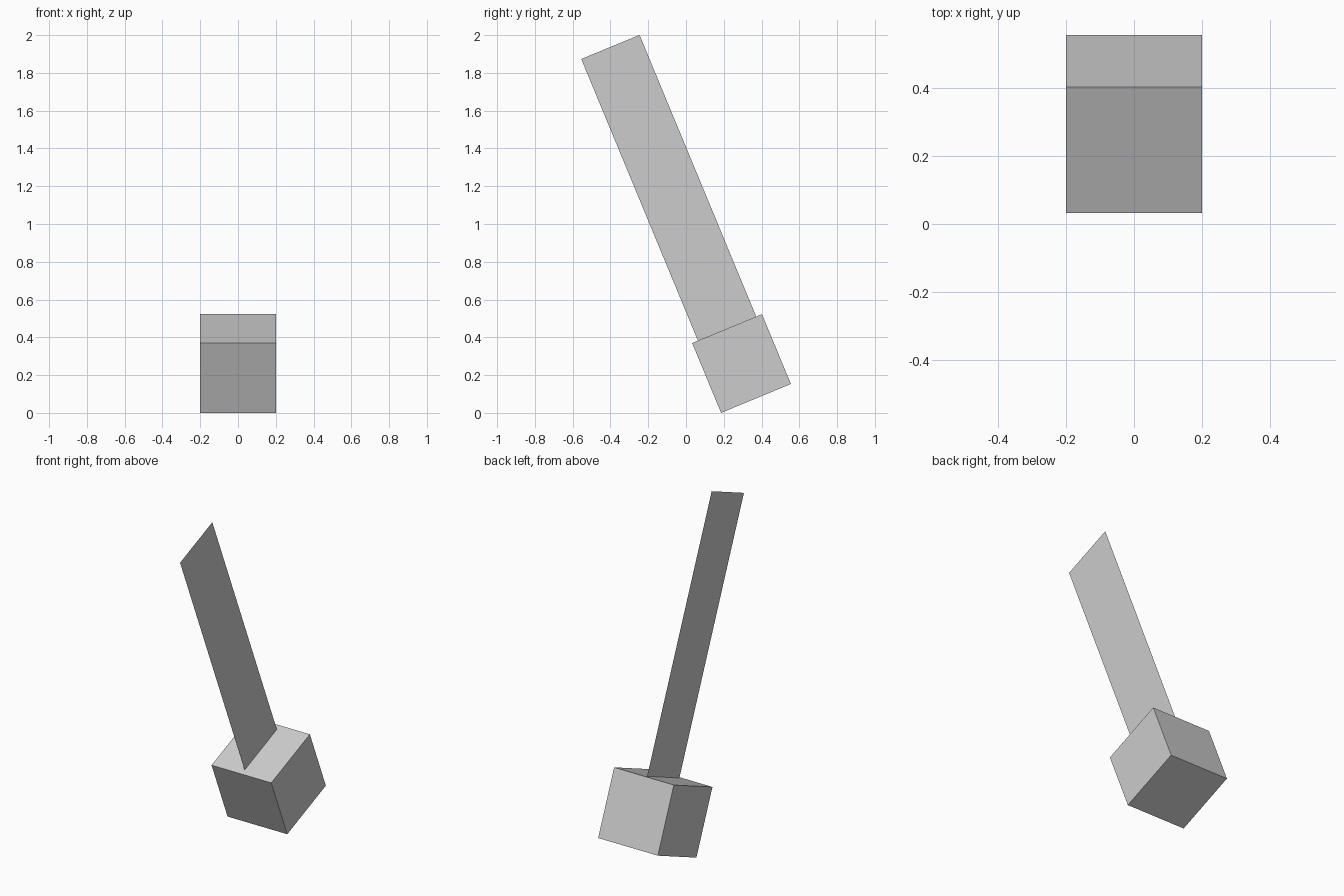
import bpy
import math
from mathutils import Matrix

if "Cube" in bpy.data.objects:
    bpy.data.objects.remove(bpy.data.objects["Cube"])

TILT = math.radians(22.5)
SIZE = 0.4            # block edge
BLADE_W = 0.334       # blade width
BLADE_TOP = 1.814     # blade end, measured along the tilted axis from block centre

grey = bpy.data.materials.new("light grey")
grey.diffuse_color = (0.604, 0.604, 0.604, 1)
grey.use_nodes = True
grey.node_tree.nodes["Principled BSDF"].inputs["Base Color"].default_value = grey.diffuse_color

# Shared tilted frame centred on the block
frame = Matrix.Translation((0, 0.294, 0.2613)) @ Matrix.Rotation(TILT, 4, 'X')


def finish(name, local):
    obj = bpy.context.object
    obj.name = name
    obj.data.transform(local)
    obj.matrix_world = frame
    obj.data.materials.append(grey)


# Cube block at the foot
bpy.ops.mesh.primitive_cube_add(size=SIZE)
finish("base_block", Matrix.Identity(4))

# Flat, thickness-free blade rising from the middle of the block's top face
length = BLADE_TOP - SIZE / 2
bpy.ops.mesh.primitive_plane_add(size=1)
finish("flat_blade",
       Matrix.Translation((0, 0, SIZE / 2 + length / 2))
       @ Matrix.Rotation(math.pi / 2, 4, 'Y')
       @ Matrix.Diagonal((length, BLADE_W, 1, 1)))
